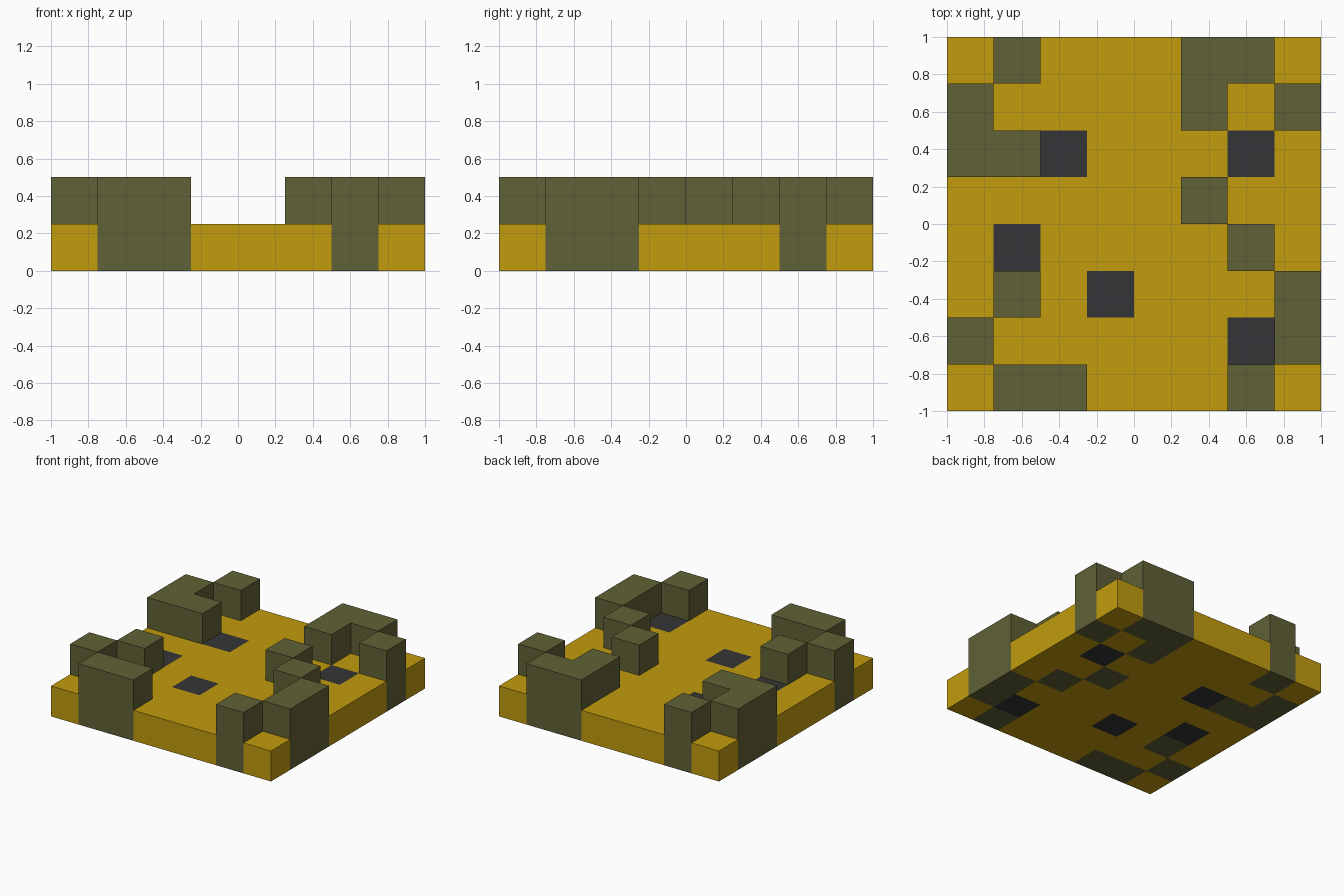
import bpy
import bmesh

if "Cube" in bpy.data.objects:
    bpy.data.objects.remove(bpy.data.objects["Cube"], do_unlink=True)

CELL = 0.25
# Tile plan, back row first: G raised block, D dark floor tile, . plain floor
PLAN = [
    ".G...GG.",
    "G....G.G",
    "GGD...D.",
    ".....G..",
    ".D....G.",
    ".G.D...G",
    "G.....DG",
    ".GG...G.",
][::-1]
SIZE = len(PLAN)
HEIGHT = {".": CELL, "D": CELL, "G": 2 * CELL}


def height_at(col, row):
    if 0 <= col < SIZE and 0 <= row < SIZE:
        return HEIGHT[PLAN[row][col]]
    return 0.0


def make_material(name, rgb):
    linear = [((c / 255 + 0.055) / 1.055) ** 2.4 for c in rgb]
    mat = bpy.data.materials.new(name)
    mat.use_nodes = True
    mat.diffuse_color = (*linear, 1)
    bsdf = mat.node_tree.nodes["Principled BSDF"]
    bsdf.inputs["Base Color"].default_value = (*linear, 1)
    bsdf.inputs["Roughness"].default_value = 0.9
    return mat


def build_part(name, kind, mat):
    """Build the exposed faces of every cell of one kind."""
    bm = bmesh.new()

    def quad(*points):
        bm.faces.new([bm.verts.new(p) for p in points])

    for row in range(SIZE):
        for col in range(SIZE):
            if PLAN[row][col] != kind:
                continue
            x0, y0 = -1 + col * CELL, -1 + row * CELL
            x1, y1 = x0 + CELL, y0 + CELL
            top = HEIGHT[kind]
            # Top and underside
            quad((x0, y0, top), (x1, y0, top), (x1, y1, top), (x0, y1, top))
            quad((x0, y1, 0), (x1, y1, 0), (x1, y0, 0), (x0, y0, 0))
            # Walls down to each lower neighbour
            corners = [(x0, y0), (x1, y0), (x1, y1), (x0, y1)]
            steps = [(0, -1), (1, 0), (0, 1), (-1, 0)]
            for i, (dx, dy) in enumerate(steps):
                low = height_at(col + dx, row + dy)
                a, b = corners[i], corners[(i + 1) % 4]
                if low < top:
                    quad((*a, low), (*b, low), (*b, top), (*a, top))

    bmesh.ops.remove_doubles(bm, verts=bm.verts, dist=0.0001)
    mesh = bpy.data.meshes.new(name)
    bm.to_mesh(mesh)
    bm.free()
    mesh.materials.append(mat)
    bpy.context.collection.objects.link(bpy.data.objects.new(name, mesh))


# Floor slab, raised blocks and inlaid dark tiles
build_part("floor", ".", make_material("mustard yellow", (194, 156, 14)))
build_part("raised_blocks", "G", make_material("olive green", (96, 97, 54)))
build_part("dark_tiles", "D", make_material("charcoal", (53, 53, 55)))
